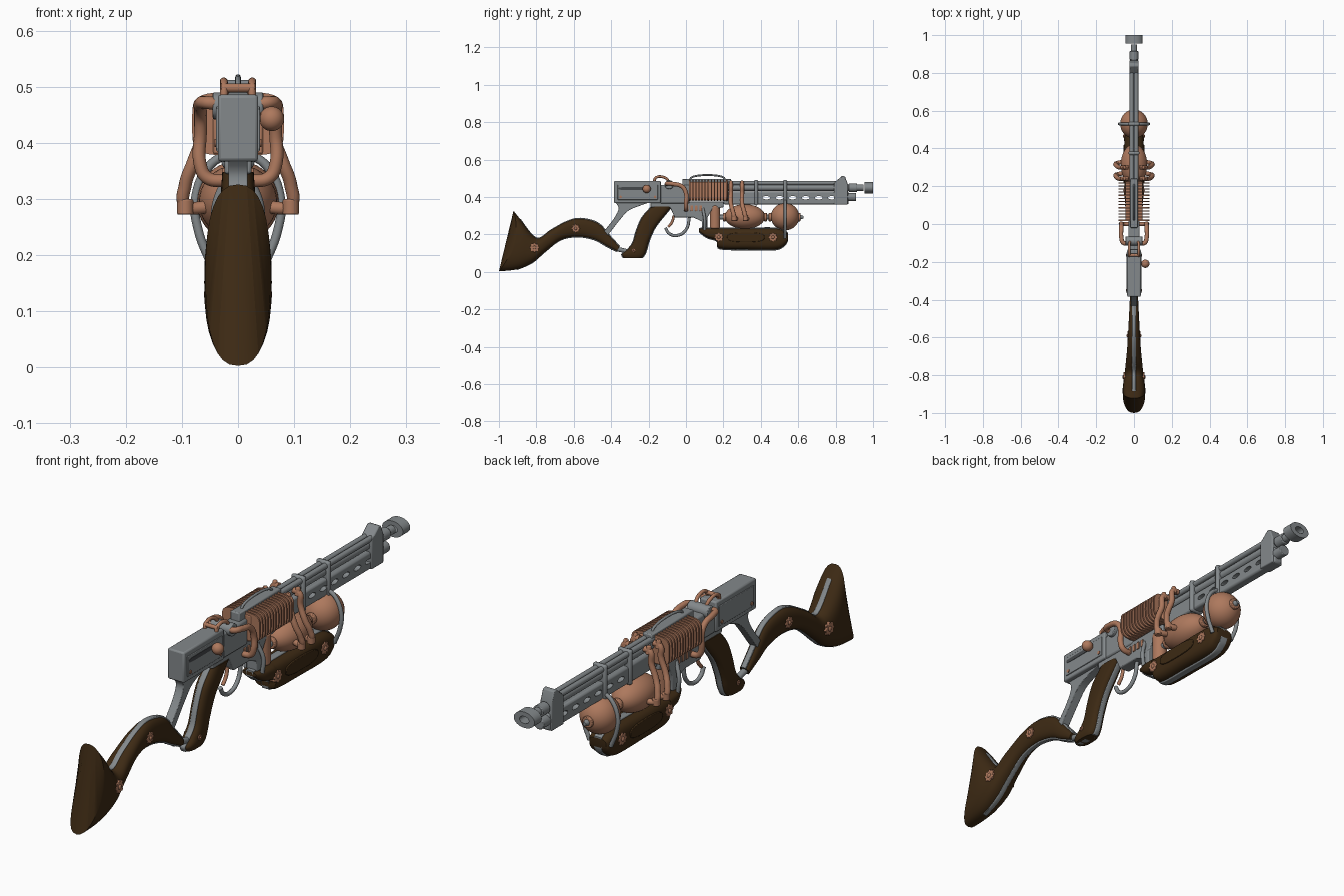
import bpy, bmesh
from math import sin, cos, pi, radians
from mathutils import Vector, Matrix

cube = bpy.data.objects.get("Cube")
if cube:
    bpy.data.objects.remove(cube)


def material(name, rgb):
    m = bpy.data.materials.new(name)
    m.use_nodes = True
    m.diffuse_color = (*rgb, 1)
    m.node_tree.nodes["Principled BSDF"].inputs["Base Color"].default_value = (*rgb, 1)
    return m


STEEL = material("steel grey", (0.23, 0.25, 0.26))
DARK = material("dark steel", (0.06, 0.065, 0.07))
COPPER = material("copper", (0.42, 0.19, 0.11))
WOOD = material("dark walnut", (0.047, 0.023, 0.007))


def finish(bm, name, mat, bevel=0.0, smooth=True):
    bmesh.ops.recalc_face_normals(bm, faces=bm.faces)
    me = bpy.data.meshes.new(name)
    bm.to_mesh(me)
    bm.free()
    ob = bpy.data.objects.new(name, me)
    bpy.context.collection.objects.link(ob)
    me.materials.append(mat)
    if bevel:
        b = ob.modifiers.new("Bevel", "BEVEL")
        b.width, b.segments, b.limit_method = bevel, 2, "ANGLE"
    bpy.context.view_layer.objects.active = ob
    bpy.ops.object.select_all(action="DESELECT")
    ob.select_set(True)
    if smooth:
        bpy.ops.object.shade_smooth_by_angle(angle=radians(35))
    return ob


def box(name, mat, x, y, z, bevel=0.004):
    """Box from (min, max) ranges."""
    bm = bmesh.new()
    size = [r[1] - r[0] for r in (x, y, z)]
    mid = [(r[1] + r[0]) / 2 for r in (x, y, z)]
    bmesh.ops.create_cube(bm, size=1, matrix=Matrix.Translation(mid) @ Matrix.Diagonal((*size, 1)))
    return finish(bm, name, mat, bevel)


def rod(name, mat, a, b, r, r2=None, bevel=0.0, n=24):
    """Cylinder or cone between two points."""
    a, b = Vector(a), Vector(b)
    m = Matrix.Translation((a + b) / 2) @ (b - a).to_track_quat("Z", "Y").to_matrix().to_4x4()
    bm = bmesh.new()
    bmesh.ops.create_cone(bm, cap_ends=True, segments=n, radius1=r, radius2=r if r2 is None else r2,
                          depth=(b - a).length, matrix=m)
    return finish(bm, name, mat, bevel)


def ball(name, mat, c, size):
    bm = bmesh.new()
    bmesh.ops.create_uvsphere(bm, u_segments=32, v_segments=20, radius=1,
                              matrix=Matrix.Translation(c) @ Matrix.Diagonal((*size, 1)))
    return finish(bm, name, mat)


def prism(name, mat, profile, x0, x1, bevel=0.0):
    """Extrude a (y, z) outline across x."""
    bm = bmesh.new()
    f = bm.faces.new([bm.verts.new((x0, y, z)) for y, z in profile])
    g = bmesh.ops.extrude_face_region(bm, geom=[f])
    bmesh.ops.translate(bm, vec=(x1 - x0, 0, 0), verts=[v for v in g["geom"] if isinstance(v, bmesh.types.BMVert)])
    return finish(bm, name, mat, bevel)


def oval(y, z, ry, rz, power=1.0, n=32):
    sp = lambda v: abs(v) ** power * (1 if v > 0 else -1)
    return [(y + ry * sp(cos(2 * pi * i / n)), z + rz * sp(sin(2 * pi * i / n))) for i in range(n)]


def tube(name, mat, pts, r):
    """Round pipe along a smooth path."""
    cu = bpy.data.curves.new(name, "CURVE")
    cu.dimensions, cu.bevel_depth, cu.bevel_resolution, cu.use_fill_caps = "3D", r, 4, True
    sp = cu.splines.new("BEZIER")
    sp.bezier_points.add(len(pts) - 1)
    for p, co in zip(sp.bezier_points, pts):
        p.co = co
        p.handle_left_type = p.handle_right_type = "AUTO"
    sp.resolution_u = 8
    ob = bpy.data.objects.new(name, cu)
    bpy.context.collection.objects.link(ob)
    cu.materials.append(mat)
    bpy.ops.object.select_all(action="DESELECT")
    ob.select_set(True)
    bpy.context.view_layer.objects.active = ob
    bpy.ops.object.convert(target="MESH")
    bpy.ops.object.shade_smooth_by_angle(angle=radians(45))


def spline(rows, n=5):
    """Catmull-Rom through rows of numbers."""
    out = []
    for i in range(len(rows) - 1):
        q = [rows[max(0, min(len(rows) - 1, i + k))] for k in (-1, 0, 1, 2)]
        for s in range(n):
            t = s / n
            out.append([b + 0.5 * t * (c - a + t * (2 * a - 5 * b + 4 * c - d + t * (3 * (b - c) + d - a)))
                        for a, b, c, d in zip(*q)])
    return out + [list(rows[-1])]


def loft(name, mat, rows, power=1.0, grow=0.0, width=None, n=32):
    """Rows: first edge (y, z), second edge (y, z), half width, mid bend."""
    bm, rings = bmesh.new(), []
    for ya, za, yb, zb, w, bend in spline(rows):
        a, b = Vector((0, ya, za)), Vector((0, yb, zb))
        mid, half = (a + b) / 2, (b - a) / 2
        half += half.normalized() * grow
        ring = []
        for u, v in oval(0, 0, 1, 1, power, n):
            p = mid + half * u + Vector(((width or w) * v, bend * (1 - u * u), 0))
            ring.append(bm.verts.new(p))
        rings.append(ring)
    for r, s in zip(rings, rings[1:]):
        for i in range(n):
            bm.faces.new((r[i], r[i - 1], s[i - 1], s[i]))
    for r in (rings[0], rings[-1]):
        f = bm.faces.new(r)
        bmesh.ops.triangulate(bm, faces=[f])
    return finish(bm, name, mat)


def rosette(name, y, z, r, half):
    petals = []
    for i in range(48):
        t, k = 2 * pi * i / 48, r * (0.88 + 0.12 * cos(pi * i / 3))
        petals.append((y + k * cos(t), z + k * sin(t)))
    prism(name, COPPER, petals, -half, half, 0.002)
    for s in (-1, 1):
        ball(name + "_stud", COPPER, (s * half, y, z), (0.005, r * 0.35, r * 0.35))


# Shoulder stock, grip and forend, each with a steel strap in its middle
stock = [(-1, .003, -.922, .326, .058, .045), (-.90, .014, -.885, .28, .06, .02),
         (-.82, .05, -.80, .18, .052, 0), (-.755, .105, -.725, .222, .044, 0),
         (-.67, .17, -.64, .268, .036, 0), (-.58, .188, -.565, .285, .031, 0),
         (-.49, .172, -.47, .26, .026, 0), (-.43, .14, -.405, .19, .023, 0), (-.37, .11, -.355, .135, .02, 0)]
grip = [(-.185, .348, -.075, .348, .028, 0), (-.235, .29, -.115, .30, .031, 0),
        (-.265, .22, -.165, .235, .03, 0), (-.285, .155, -.197, .165, .03, 0),
        (-.315, .118, -.21, .12, .031, 0), (-.342, .095, -.222, .09, .031, 0), (-.335, .075, -.235, .075, .026, 0)]
forend = [(.07, .215, .07, .23, .03, 0), (.11, .185, .11, .232, .046, 0), (.165, .165, .16, .232, .05, 0),
          (.18, .125, .18, .232, .05, 0), (.33, .12, .33, .232, .052, 0), (.48, .12, .48, .232, .05, 0),
          (.53, .145, .53, .215, .045, 0), (.545, .17, .545, .205, .035, 0)]
loft("stock", WOOD, stock, 0.8)
loft("stock_strap", STEEL, stock[1:], 0.2, 0.004, 0.011)
loft("grip", WOOD, grip, 0.7)
loft("grip_strap", STEEL, grip, 0.2, 0.004, 0.012)
loft("forend", WOOD, forend, 0.6)
loft("forend_strap", STEEL, forend, 0.2, 0.005, 0.016)
prism("forend_panel", WOOD, oval(.32, .185, .1, .026, 0.7), -.055, .055, 0.002)
rosette("stock_rosette_rear", -.81, .13, .027, .056)
rosette("stock_rosette_front", -.59, .232, .023, .035)
rosette("forend_rosette_rear", .175, .185, .025, .052)
rosette("forend_rosette_front", .465, .185, .025, .053)
rosette("grip_rosette", -.28, .115, .011, .033)
rod("stock_link", STEEL, (0, -.40, .13), (0, -.31, .108), .012)

# Receiver, strut and frame
box("receiver", STEEL, (-.036, .036), (-.385, -.135), (.367, .486), .006)
for s in (-1, 1):
    box("receiver_panel", STEEL, (s * .036 - .003, s * .036 + .003), (-.365, -.15), (.385, .465), .002)
    for y in (-.35, -.165):
        rod("receiver_screw", COPPER, (s * .036, y, .4), (s * .042, y, .4), .007)
prism("bolt_slot", DARK, oval(-.28, .445, .08, .008, 0.5), .036, .0405)
rod("bolt_handle", COPPER, (.03, -.21, .445), (.06, -.21, .445), .009)
ball("bolt_knob", COPPER, (.06, -.21, .443), (.022, .022, .022))
strut = spline([(-.38, .372), (-.36, .34), (-.385, .285), (-.445, .205), (-.425, .19), (-.36, .27),
                (-.31, .325), (-.25, .352), (-.19, .372)], 4)
prism("stock_strut", STEEL, strut, -.017, .017, .003)
prism("lower_frame", STEEL, [(-.19, .375), (.2, .375), (.2, .345), (.14, .335), (.115, .29), (.115, .23), (.085, .23),
                             (.085, .27), (.04, .29), (-.06, .29), (-.085, .345), (-.19, .345)], -.024, .024, .004)
box("bolt_housing", STEEL, (-.03, .03), (-.14, .02), (.365, .465), .008)
rod("cross_drum", STEEL, (-.045, -.09, .466), (.045, -.09, .466), .024, bevel=.003)
for i in range(4):
    box("vent_bar", COPPER, (-.028, .028), (.0 + i * .024, .014 + i * .024), (.325, .355), .002)
tube("trigger_guard", STEEL, [(0, .02, .3), (0, 0, .225), (0, -.045, .195), (0, -.09, .205), (0, -.11, .235)], .008)
tube("trigger", COPPER, [(0, -.065, .3), (0, -.075, .265), (0, -.095, .24)], .007)

# Cooling fins around a copper core
box("cooling_core", COPPER, (-.045, .045), (.015, .225), (.38, .48))
box("cooling_spine", STEEL, (-.02, .02), (-.02, .24), (.44, .497))
for i in range(13):
    bm = bmesh.new()
    y = .02 + i * .0165
    f = bm.faces.new([bm.verts.new((x, y - .003, z)) for x, z in oval(0, .434, .082, .056, 0.45)])
    g = bmesh.ops.extrude_face_region(bm, geom=[f])
    bmesh.ops.translate(bm, vec=(0, .006, 0), verts=[v for v in g["geom"] if isinstance(v, bmesh.types.BMVert)])
    finish(bm, "cooling_fin", COPPER)
tube("top_rod", STEEL, [(0, .02, .49), (0, .03, .505), (0, .2, .505), (0, .21, .49)], .005)

# Barrel, slotted jacket and muzzle
jacket = box("barrel_jacket", STEEL, (-.02, .02), (.2, .87), (.36, .428), .008)
bm = bmesh.new()
for i in range(6):
    f = bm.faces.new([bm.verts.new((-.1, y, z)) for y, z in oval(.43 + i * .07, .396, .021, .009, 1, 20)])
    g = bmesh.ops.extrude_face_region(bm, geom=[f])
    bmesh.ops.translate(bm, vec=(.2, 0, 0), verts=[v for v in g["geom"] if isinstance(v, bmesh.types.BMVert)])
cutter = finish(bm, "slot_cutter", DARK, smooth=False)
cutter.hide_render = True
cutter.hide_set(True)
cut = jacket.modifiers.new("Slots", "BOOLEAN")
cut.operation, cut.object, cut.solver = "DIFFERENCE", cutter, "EXACT"
rod("barrel", STEEL, (0, .2, .45), (0, .95, .45), .017)
rod("muzzle_collar", STEEL, (0, .87, .45), (0, .915, .45), .023, bevel=.003)
rod("lower_tube_end", STEEL, (0, .86, .4), (0, .91, .4), .022, bevel=.003)
for s in (-1, 1):
    rod("gas_tube", STEEL, (s * .012, .2, .475), (s * .012, .83, .475), .011)
prism("front_sight_block", STEEL, [(.79, .36), (.79, .475), (.82, .5), (.835, .513), (.85, .51), (.865, .47),
                                   (.865, .36)], -.025, .025, .004)
bm = bmesh.new()
rings = [[bm.verts.new((x, y, .45 + z)) for x, z in oval(0, 0, k * .045, k * .031)]
         for k, y in ((1, .955), (1, 1), (.45, 1), (.45, .955))]
for r, s in zip(rings, rings[1:] + rings[:1]):
    for i in range(32):
        bm.faces.new((r[i], r[i - 1], s[i - 1], s[i]))
finish(bm, "muzzle_ring", STEEL)
for y in (.375, .53):
    box("barrel_band", STEEL, (-.029, .029), (y - .01, y + .01), (.355, .492), .008)

# Gas tanks slung under the barrel
ball("rear_tank", COPPER, (0, .315, .295), (.07, .108, .066))
ball("front_tank", COPPER, (0, .53, .295), (.073, .076, .073))
rod("tank_axle", STEEL, (0, .17, .292), (0, .61, .292), .013)
for y in (.205, .425, .45, .605):
    rod("tank_collar", COPPER, (0, y - .008, .292), (0, y + .008, .292), .022, bevel=.003)
rod("tank_nozzle", STEEL, (0, .61, .292), (0, .628, .292), .013, .007)
rod("upright_canister", COPPER, (0, .155, .23), (0, .155, .355), .028, bevel=.008)

# Mirrored pipework, valves and straps
for s in (-1, 1):
    tube("rear_pipe", COPPER, [(s * .03, -.1, .468), (s * .056, -.1, .472), (s * .067, -.07, .47), (s * .067, -.02, .455),
                               (s * .067, 0, .42), (s * .067, 0, .36), (s * .055, 0, .338), (s * .02, 0, .332)], .0115)
    tube("top_pipe", COPPER, [(s * .025, -.17, .48), (s * .025, -.163, .502), (s * .025, -.11, .502),
                              (s * .022, -.09, .48)], .007)
    for y in (.24, .30):
        tube("tank_pipe", COPPER, [(s * .03, y, .47), (s * .055, y, .465), (s * .06, y, .42), (s * .08, y, .365),
                                   (s * .094, y + .01, .325), (s * .094, y + .02, .29), (s * .05, y + .03, .285)], .0115)
        rod("pipe_valve", COPPER, (s * .05, y, .455), (s * .05, y, .487), .014, .008, bevel=.003)
        rod("pipe_flange", COPPER, (s * .094, y + .018, .272), (s * .094, y + .018, .3), .0145, bevel=.003)
    tube("tank_strap", STEEL, [(s * .01, .53, .385), (s * .05, .53, .36), (s * .076, .53, .3), (s * .071, .53, .245),
                               (s * .046, .53, .18)], .008)
    tube("frame_brace", STEEL, [(s * .02, .09, .34), (s * .04, .1, .28), (s * .035, .1, .225)], .008)
rod("bridge_pipe", COPPER, (-.03, -.165, .498), (.03, -.165, .498), .008)
